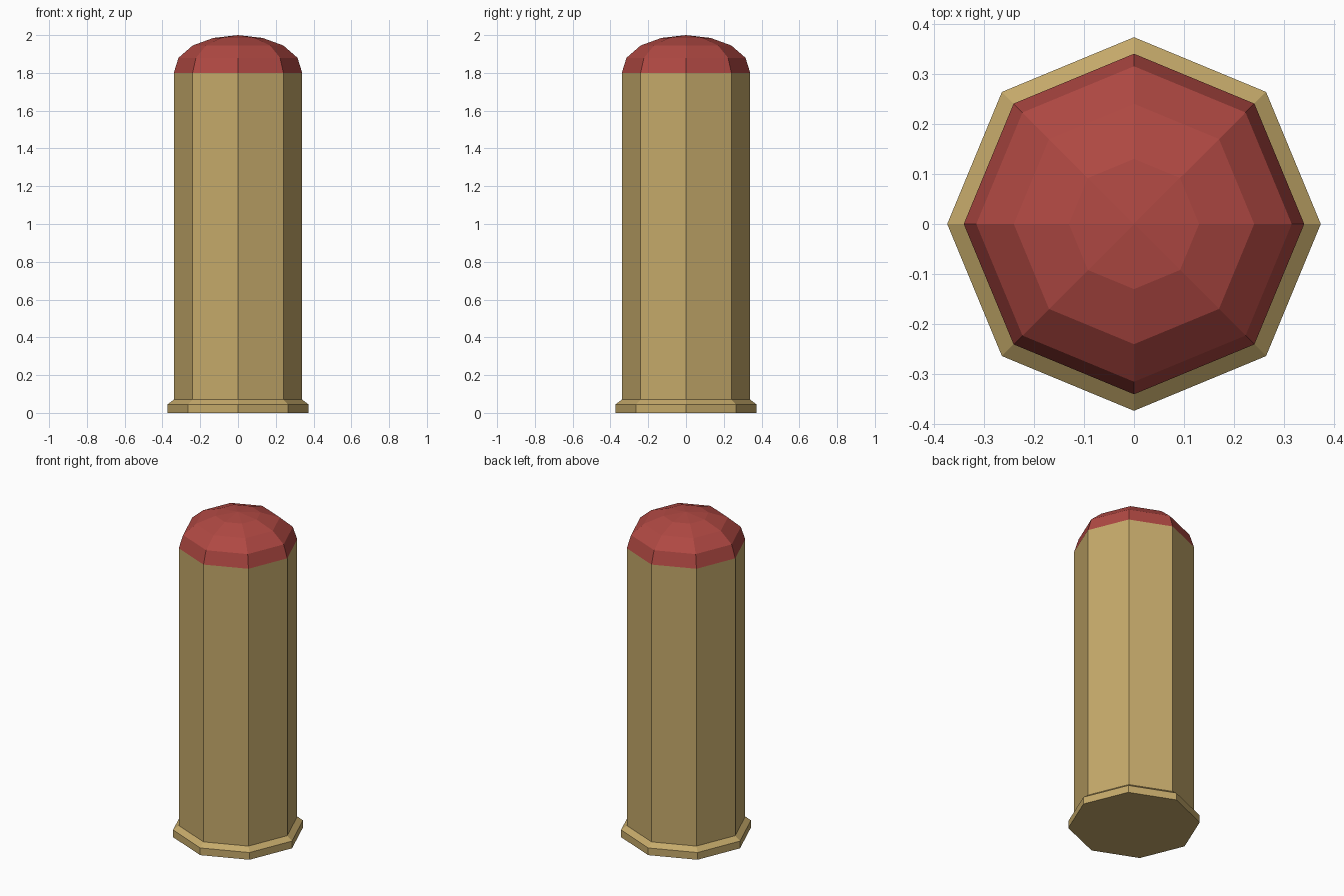
import bpy, bmesh
from math import cos, sin, tau

if "Cube" in bpy.data.objects:
    bpy.data.objects.remove(bpy.data.objects["Cube"])

SIDES = 8


def material(name, color):
    mat = bpy.data.materials.new(name)
    mat.diffuse_color = (*color, 1)
    mat.use_nodes = True
    mat.node_tree.nodes["Principled BSDF"].inputs["Base Color"].default_value = mat.diffuse_color
    return mat


def lathe(name, profile, mat, cap_bottom=False):
    """Spin (radius, z) points into a faceted shell; radius 0 makes an apex."""
    bm = bmesh.new()
    rings = []
    for r, z in profile:
        count = SIDES if r else 1
        rings.append([bm.verts.new((r * cos(tau * i / SIDES), r * sin(tau * i / SIDES), z))
                      for i in range(count)])
    for low, high in zip(rings, rings[1:]):
        for i in range(SIDES):
            j = (i + 1) % SIDES
            if len(high) == 1:
                bm.faces.new((low[i], low[j], high[0]))
            else:
                bm.faces.new((low[i], low[j], high[j], high[i]))
    if cap_bottom:
        bm.faces.new(rings[0][::-1])
    mesh = bpy.data.meshes.new(name)
    bm.to_mesh(mesh)
    bm.free()
    mesh.materials.append(mat)
    obj = bpy.data.objects.new(name, mesh)
    bpy.context.collection.objects.link(obj)
    return obj


brass = material("brass", (0.56, 0.40, 0.145))
red = material("red", (0.43, 0.065, 0.055))

# Casing: flat base, flared rim and straight wall
lathe("casing", [(0.373, 0), (0.373, 0.045), (0.34, 0.07), (0.34, 1.80)], brass, True)

# Rounded red tip
lathe("tip", [(0.34, 1.80), (0.315, 1.88), (0.24, 1.945), (0.13, 1.985), (0, 2.0)], red)
